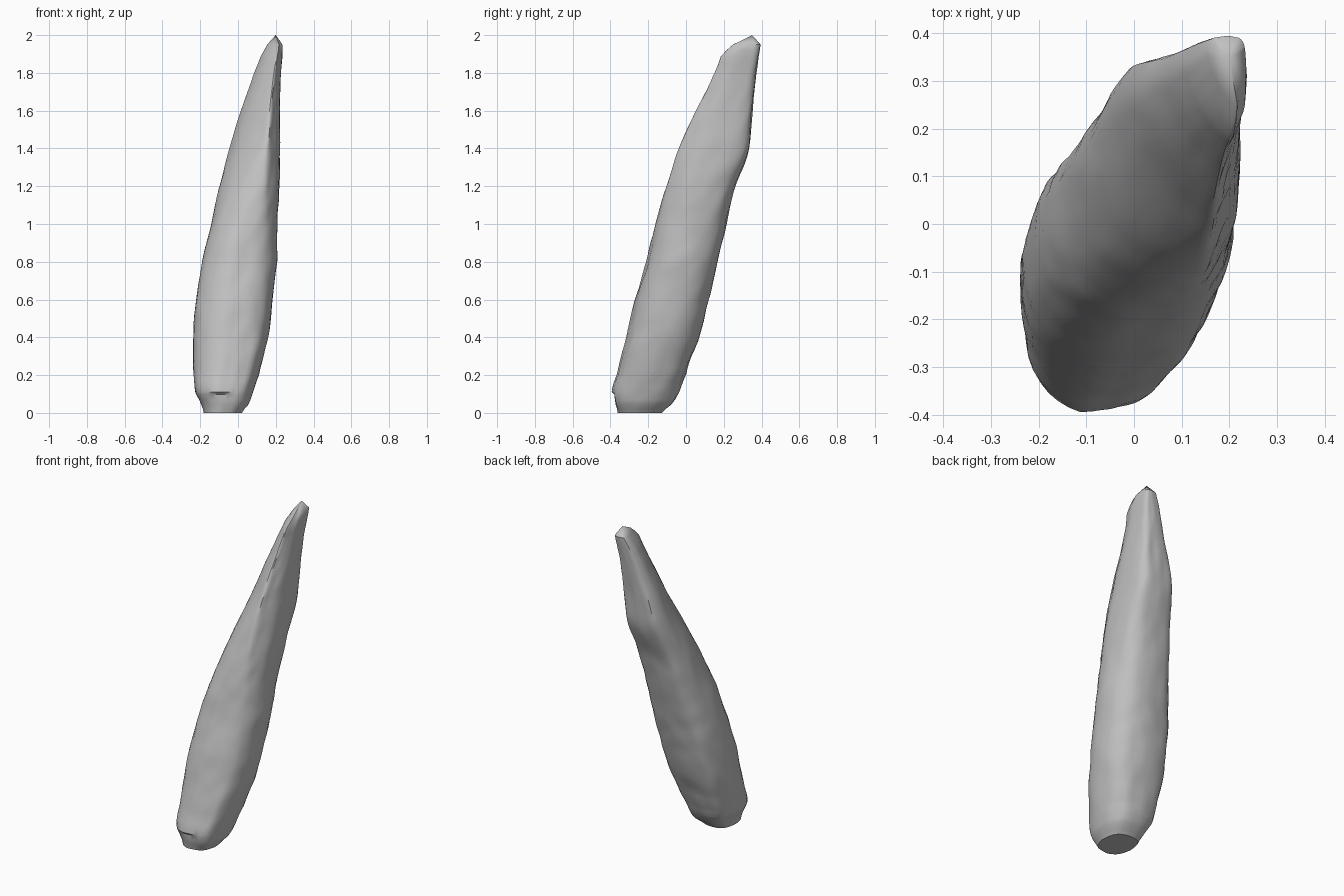
import bpy, bmesh, math
from mathutils import Vector, noise

cube = bpy.data.objects.get("Cube")
if cube:
    bpy.data.objects.remove(cube, do_unlink=True)

# Height, then x range and y range of the leaning stone
LEVELS = [
    (0.00, -0.18, 0.02, -0.36, -0.13),
    (0.05, -0.195, 0.06, -0.38, -0.075),
    (0.11, -0.225, 0.08, -0.393, -0.04),
    (0.20, -0.235, 0.11, -0.365, -0.005),
    (0.40, -0.237, 0.16, -0.315, 0.065),
    (0.60, -0.222, 0.185, -0.265, 0.118),
    (0.80, -0.19, 0.203, -0.21, 0.165),
    (1.00, -0.145, 0.207, -0.165, 0.21),
    (1.20, -0.10, 0.22, -0.11, 0.26),
    (1.40, -0.045, 0.222, -0.04, 0.335),
    (1.60, 0.015, 0.222, 0.055, 0.35),
    (1.80, 0.085, 0.226, 0.15, 0.37),
    (1.90, 0.125, 0.235, 0.19, 0.385),
    (1.95, 0.155, 0.235, 0.25, 0.393),
]
# Cross-sections in a unit square, starting at the sharp front-left corner
LOW = [(.76, -.73), (.95, -.36), (1, .05), (.92, .52), (.64, .87),
       (.2, 1), (-.3, 1), (-.74, .87), (-.95, .47), (-1, .05),
       (-.93, -.4), (-.7, -.77), (-.27, -1), (.15, -.98), (.49, -.89)]
# The upper part is a lens, cut away at the front right
HIGH = [(.74, -.74), (.96, -.36), (1, .1), (.95, .6), (.75, .92),
        (.25, 1), (-.3, 1), (-.8, .92), (-1, .58), (-.92, .22),
        (-.72, -.12), (-.4, -.46), (0, -.76), (.3, -.94), (.54, -1)]
SIDES, STEP = 45, 0.035


def spline(a, b, c, d, t):
    return b + (c - a) * (t / 2) + (a * 2 - b * 5 + c * 4 - d) * (t * t / 2) \
        + (b * 3 - a - c * 3 + d) * (t ** 3 / 2)


def section_point(section, k):
    n = len(section)
    f = k * n / SIDES
    i = int(f)
    pts = [Vector(section[(i + j) % n]) for j in (-1, 0, 1, 2)]
    return spline(*pts, f - i)


def extents(z):
    last = len(LEVELS) - 1
    i = max(j for j in range(last) if LEVELS[j][0] <= z)
    pts = [Vector(LEVELS[min(max(i + j, 0), last)][1:]) for j in (-1, 0, 1, 2)]
    low, high = LEVELS[i][0], LEVELS[i + 1][0]
    return spline(*pts, (z - low) / (high - low))


def make_ring(bm, z):
    x0, x1, y0, y1 = extents(z)
    blend = min(1, max(0, (z - .9) / .6))
    ring = []
    for k in range(SIDES):
        p = section_point(LOW, k).lerp(section_point(HIGH, k), blend)
        # Broad and fine waves over the stone, chips along the sharp edge
        where = Vector((p.x, p.y, z * 3))
        swell = 1 + 0.02 * noise.noise(where * 1.6) + 0.025 * noise.noise(where * 3.5)
        edge = max(0, 1 - min(k, SIDES - k) / 4) * min(1, max(0, z - .7))
        swell -= edge * 0.15 * max(0, noise.noise(Vector((k * .3, 3, z * 11))))
        x = (x0 + x1) / 2 + p.x * swell * (x1 - x0) / 2
        y = (y0 + y1) / 2 + p.y * swell * (y1 - y0) / 2
        # Overhanging lip at the foot of the front face
        if z < .1 and p.y < -.6:
            y += 0.15 * z * max(0, 1 - ((x + .1) / .08) ** 2)
        ring.append(bm.verts.new((x, y, z)))
    return ring


bm = bmesh.new()
heights = [0, .02, .045, .07, .098, .11, .14, .17]
while heights[-1] + STEP < 1.94:
    heights.append(heights[-1] + STEP)
rings = [make_ring(bm, z) for z in heights + [1.95]]
for low, high in zip(rings, rings[1:]):
    for k in range(SIDES):
        n = (k + 1) % SIDES
        bm.faces.new((low[k], low[n], high[n], high[k]))
bm.faces.new(rings[0][::-1])

# Blunt, faceted tip
peak = bm.verts.new((0.2, 0.35, 2.0))
for k in range(SIDES):
    bm.faces.new((rings[-1][k], rings[-1][(k + 1) % SIDES], peak))
bmesh.ops.recalc_face_normals(bm, faces=bm.faces)

mesh = bpy.data.meshes.new("standing_stone")
bm.to_mesh(mesh)
bm.free()
stone = bpy.data.objects.new("standing_stone", mesh)
bpy.context.collection.objects.link(stone)

grey = bpy.data.materials.new("stone_grey")
grey.use_nodes = True
colour = (0.53, 0.53, 0.53, 1)
grey.diffuse_color = colour
grey.node_tree.nodes["Principled BSDF"].inputs["Base Color"].default_value = colour
mesh.materials.append(grey)

bpy.ops.object.select_all(action='DESELECT')
stone.select_set(True)
bpy.context.view_layer.objects.active = stone
bpy.ops.object.shade_smooth_by_angle(angle=math.radians(35))
